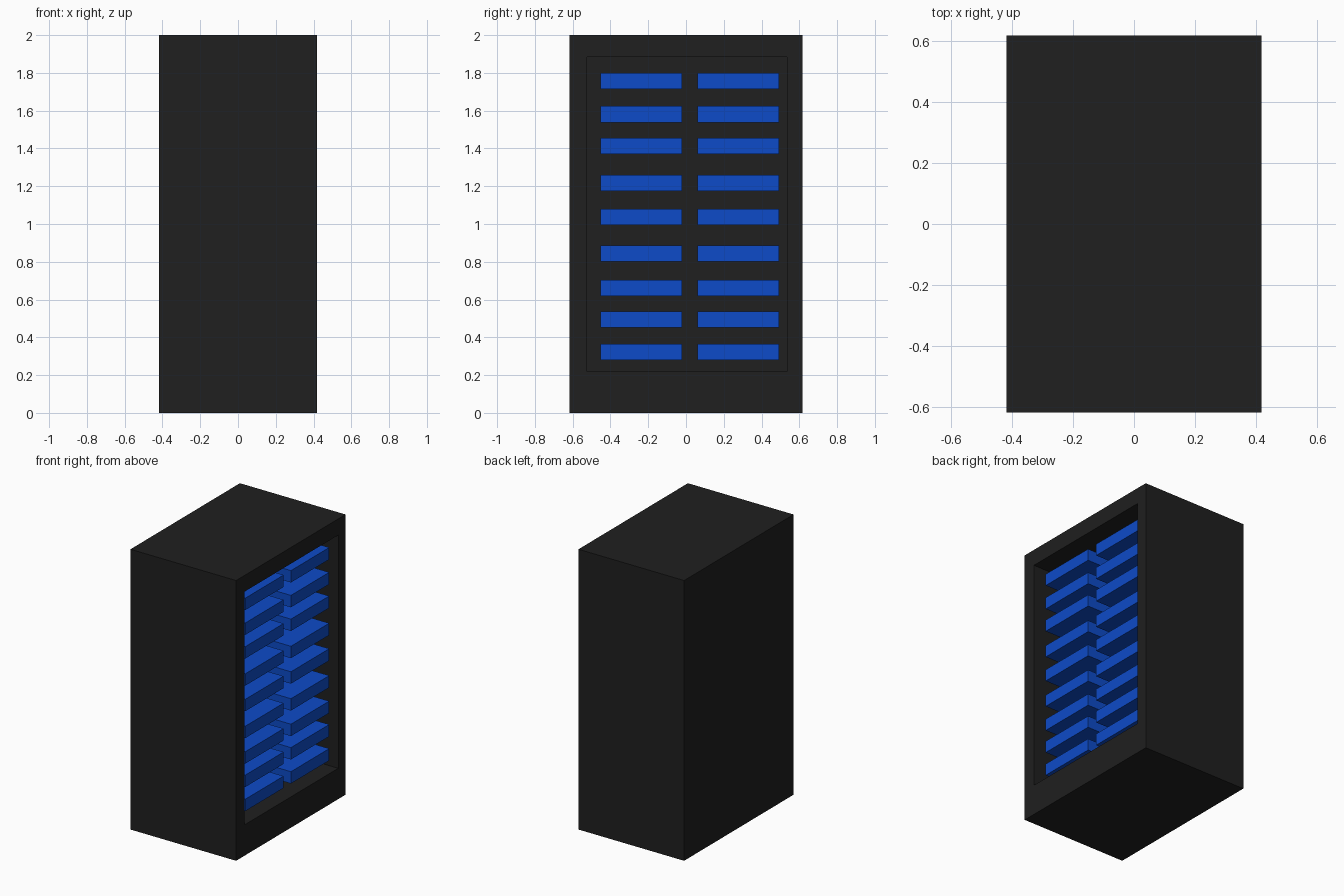
import bpy, bmesh
from mathutils import Vector

if "Cube" in bpy.data.objects:
    bpy.data.objects.remove(bpy.data.objects["Cube"])


def material(name, rgb):
    m = bpy.data.materials.new(name)
    m.diffuse_color = (*rgb, 1)
    m.use_nodes = True
    m.node_tree.nodes["Principled BSDF"].inputs["Base Color"].default_value = m.diffuse_color
    return m


def box_mesh(lo, hi):
    lo, hi = Vector(lo), Vector(hi)
    bm = bmesh.new()
    bmesh.ops.create_cube(bm, size=1)
    bmesh.ops.scale(bm, vec=hi - lo, verts=bm.verts)
    bmesh.ops.translate(bm, vec=(lo + hi) / 2, verts=bm.verts)
    return bm


def finish(bm, name, mat):
    bmesh.ops.recalc_face_normals(bm, faces=bm.faces)
    me = bpy.data.meshes.new(name)
    bm.to_mesh(me)
    bm.free()
    me.materials.append(mat)
    ob = bpy.data.objects.new(name, me)
    bpy.context.collection.objects.link(ob)
    return ob


black = material("cabinet_black", (0.014, 0.014, 0.014))
blue = material("unit_blue", (0.004, 0.07, 0.58))

X, Y, H = 0.417, 0.617, 2.0
BACK = -0.33          # inner back wall of the cavity
FRONT = 0.375         # front of the blue units

# Cabinet: box with a rectangular cavity sunk into its right side
bm = box_mesh((-X, -Y, 0), (X, Y, H))
side = max(bm.faces, key=lambda f: f.calc_center_median().x)
bmesh.ops.inset_individual(bm, faces=[side], thickness=0.05)
for v in side.verts:
    v.co.y = 0.535 if v.co.y > 0 else -0.524
    v.co.z = 1.884 if v.co.z > 1 else 0.22
sunk = bmesh.ops.extrude_discrete_faces(bm, faces=[side])["faces"][0]
for v in sunk.verts:
    v.co.x = BACK
finish(bm, "cabinet", black)

# Two columns of rack units, reaching back to the cavity wall
heights = [0.323, 0.495, 0.662, 0.844, 1.036, 1.218, 1.412, 1.581, 1.758]
for label, y0, y1 in (("front", -0.453, -0.021), ("rear", 0.061, 0.493)):
    for i, z in enumerate(heights, 1):
        bm = box_mesh((BACK, y0, z - 0.0425), (FRONT, y1, z + 0.0425))
        finish(bm, f"{label}_rack_unit_{i}", blue)
